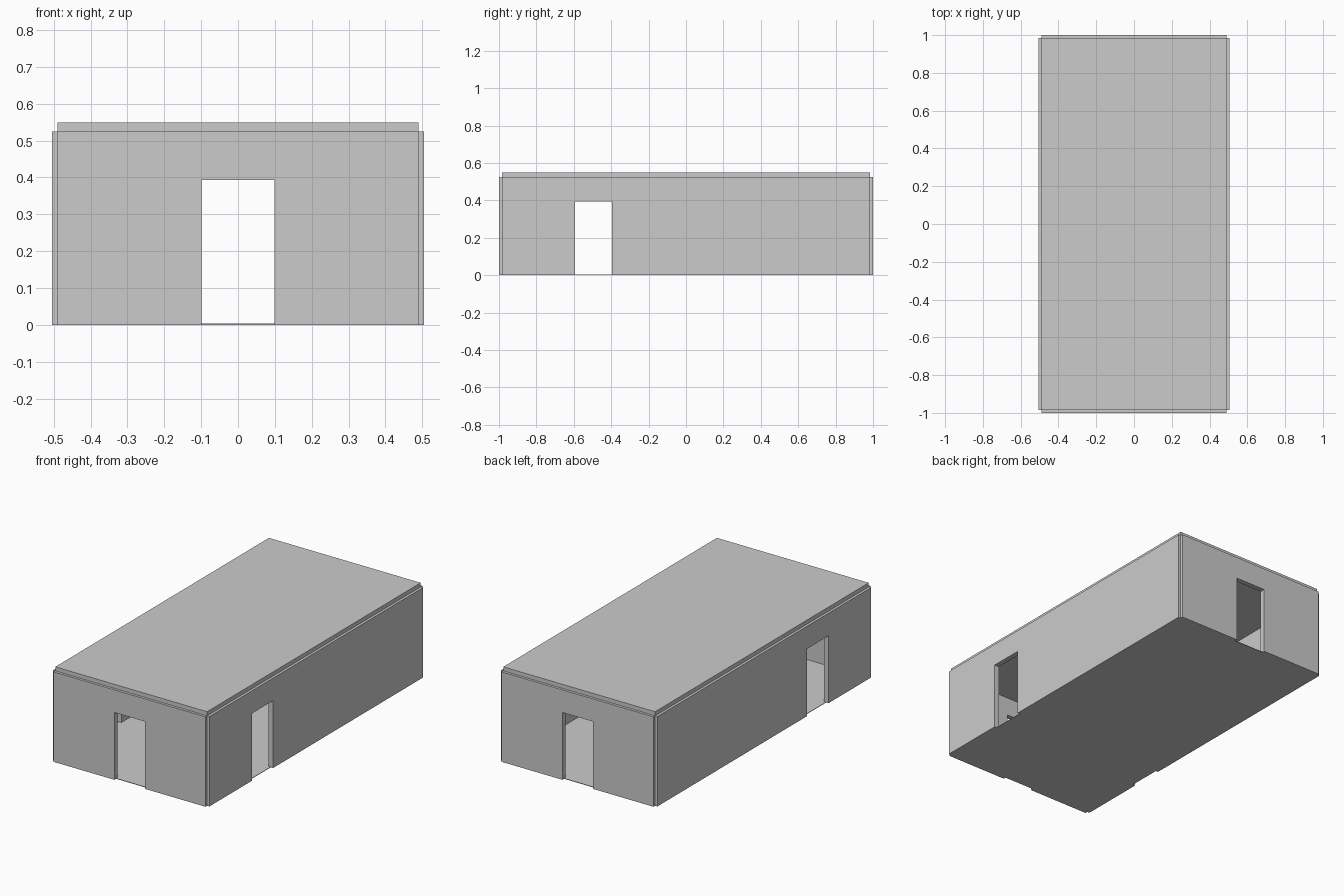
import bpy
import bmesh
from mathutils import Matrix, Vector
from math import pi

if "Cube" in bpy.data.objects:
    bpy.data.objects.remove(bpy.data.objects["Cube"])

HALF_X, HALF_Y = 0.49, 0.985      # wall centre lines
THICK, WALL_H = 0.03, 0.525
DOOR_W, DOOR_H = 0.197, 0.393

grey = bpy.data.materials.new("plain grey")
grey.use_nodes = True
colour = (0.6, 0.6, 0.6, 1)
grey.diffuse_color = colour
grey.node_tree.nodes["Principled BSDF"].inputs["Base Color"].default_value = colour


def finish(bm, name):
    bmesh.ops.recalc_face_normals(bm, faces=bm.faces)
    mesh = bpy.data.meshes.new(name)
    bm.to_mesh(mesh)
    bm.free()
    mesh.materials.append(grey)
    obj = bpy.data.objects.new(name, mesh)
    bpy.context.collection.objects.link(obj)
    return obj


def slab(name, z0, z1):
    bm = bmesh.new()
    bmesh.ops.create_cube(bm, size=1)
    bmesh.ops.scale(bm, verts=bm.verts, vec=(2 * HALF_X, 2 * HALF_Y, z1 - z0))
    bmesh.ops.translate(bm, verts=bm.verts, vec=(0, 0, (z0 + z1) / 2))
    return finish(bm, name)


def wall(name, half, door_at, location, turn):
    """Wall outline with a doorway notch, extruded to its thickness."""
    a, b = door_at - DOOR_W / 2, door_at + DOOR_W / 2
    outline = [(-half, 0), (a, 0), (a, DOOR_H), (b, DOOR_H),
               (b, 0), (half, 0), (half, WALL_H), (-half, WALL_H)]
    bm = bmesh.new()
    face = bm.faces.new([bm.verts.new((u, -THICK / 2, z)) for u, z in outline])
    new = bmesh.ops.extrude_face_region(bm, geom=[face])["geom"]
    moved = [v for v in new if isinstance(v, bmesh.types.BMVert)]
    bmesh.ops.translate(bm, verts=moved, vec=(0, THICK, 0))
    bm.transform(Matrix.Translation(Vector(location)) @ Matrix.Rotation(turn, 4, "Z"))
    return finish(bm, name)


# Floor and roof
slab("floor", 0, 0.003)
slab("roof", WALL_H - 0.024, WALL_H + 0.024)

# End walls with central doorways, long walls with doorways near the front
wall("front_wall", HALF_X, 0, (0, -HALF_Y, 0), 0)
wall("back_wall", HALF_X, 0, (0, HALF_Y, 0), 0)
wall("left_wall", HALF_Y, -0.495, (HALF_X, 0, 0), pi / 2)
wall("right_wall", HALF_Y, -0.495, (-HALF_X, 0, 0), pi / 2)
